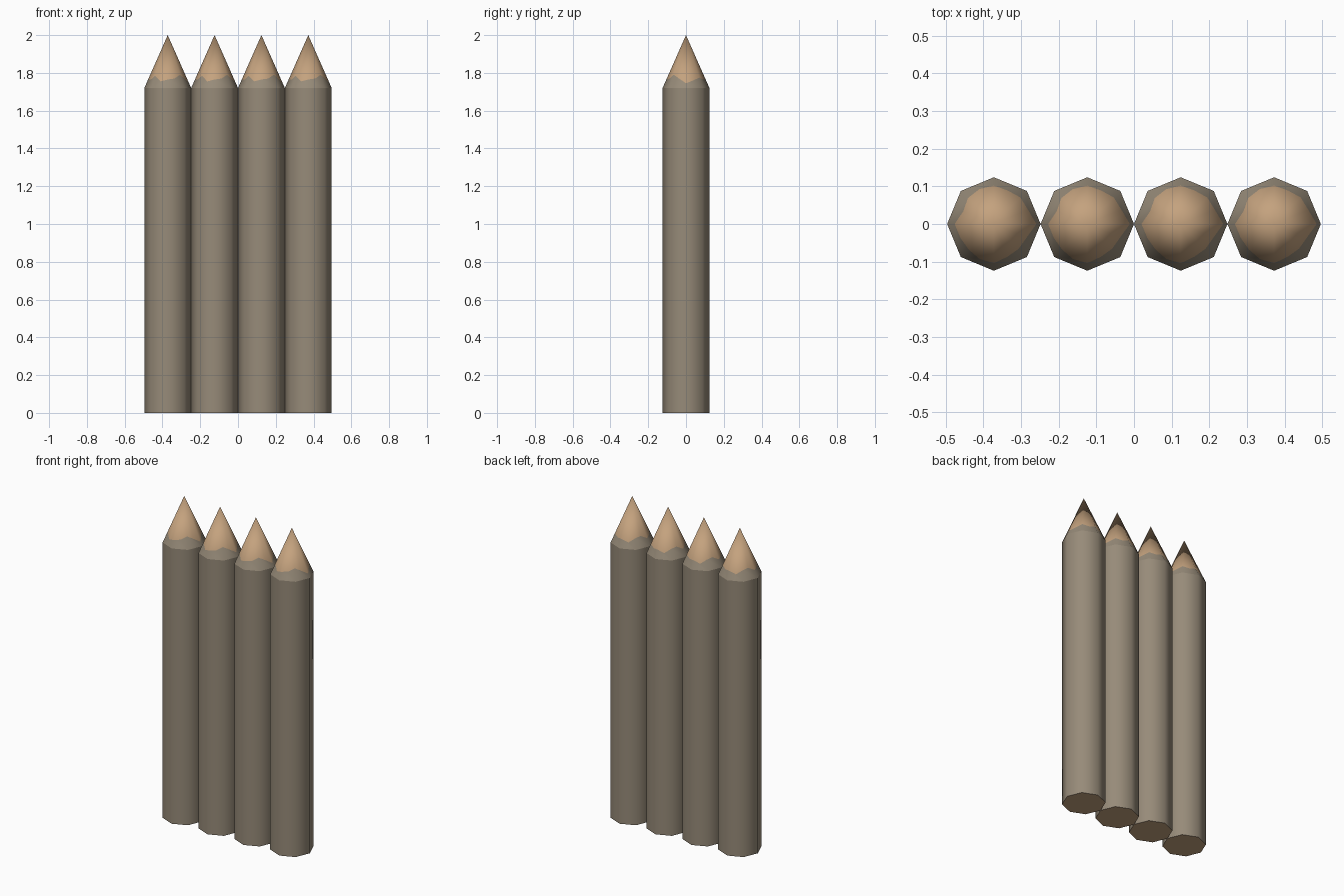
import bpy, bmesh, math

if "Cube" in bpy.data.objects:
    bpy.data.objects.remove(bpy.data.objects["Cube"])

R, SHOULDER, TIP, SIDES = 0.124, 1.72, 2.0, 8


def material(name, srgb):
    m = bpy.data.materials.new(name)
    m.diffuse_color = [((c / 255 + 0.055) / 1.055) ** 2.4 for c in srgb] + [1]
    m.use_nodes = True
    m.node_tree.nodes["Principled BSDF"].inputs["Base Color"].default_value = m.diffuse_color
    return m


bark = material("grey_bark", (151, 139, 121))
wood = material("cut_wood", (196, 162, 126))

# Ragged bark edge on the sharpened tip: heights at corners and mid-sides
RAGGED = [1.745, 1.76, 1.775, 1.765, 1.77, 1.755, 1.78, 1.785,
          1.765, 1.765, 1.785, 1.755, 1.765, 1.77, 1.79, 1.77]


def cone_point(i, z):
    """Point on the faceted tip, i counts half-sides round the log."""
    a = math.pi * i / SIDES
    r = R * (TIP - z) / (TIP - SHOULDER)
    if i % 2:
        r *= math.cos(math.pi / SIDES)
    return r * math.cos(a), r * math.sin(a), z


def make_log(name, x):
    bm = bmesh.new()
    new = bm.verts.new
    base = [new((*cone_point(2 * i, SHOULDER)[:2], 0)) for i in range(SIDES)]
    rim = [new(cone_point(2 * i, SHOULDER)) for i in range(SIDES)]
    edge = [new(cone_point(i, z)) for i, z in enumerate(RAGGED)]
    apex = new((0, 0, TIP))
    n = len(edge)
    for i in range(SIDES):
        j = (i + 1) % SIDES
        # log side, then bark collar below the ragged line
        bm.faces.new((base[i], base[j], rim[j], rim[i]))
        bm.faces.new((rim[i], rim[j], edge[(2 * i + 2) % n], edge[2 * i + 1], edge[2 * i]))
    for i in range(n):
        # bare wood point
        bm.faces.new((edge[i], edge[(i + 1) % n], apex)).material_index = 1
    bm.faces.new(base[::-1]).material_index = 1   # sawn bottom
    bmesh.ops.recalc_face_normals(bm, faces=bm.faces[:])
    for f in bm.faces:
        f.smooth = True
    # crisp edges at the shoulder and the sawn bottom
    for ring in (base, rim):
        for i in range(SIDES):
            bm.edges.get((ring[i], ring[(i + 1) % SIDES])).smooth = False
    mesh = bpy.data.meshes.new(name)
    bm.to_mesh(mesh)
    bm.free()
    mesh.materials.append(bark)
    mesh.materials.append(wood)
    obj = bpy.data.objects.new(name, mesh)
    obj.location.x = x
    bpy.context.collection.objects.link(obj)


# Row of four sharpened logs standing side by side
for k in range(4):
    make_log(f"sharpened_log_{k + 1}", (k - 1.5) * 2 * R)
